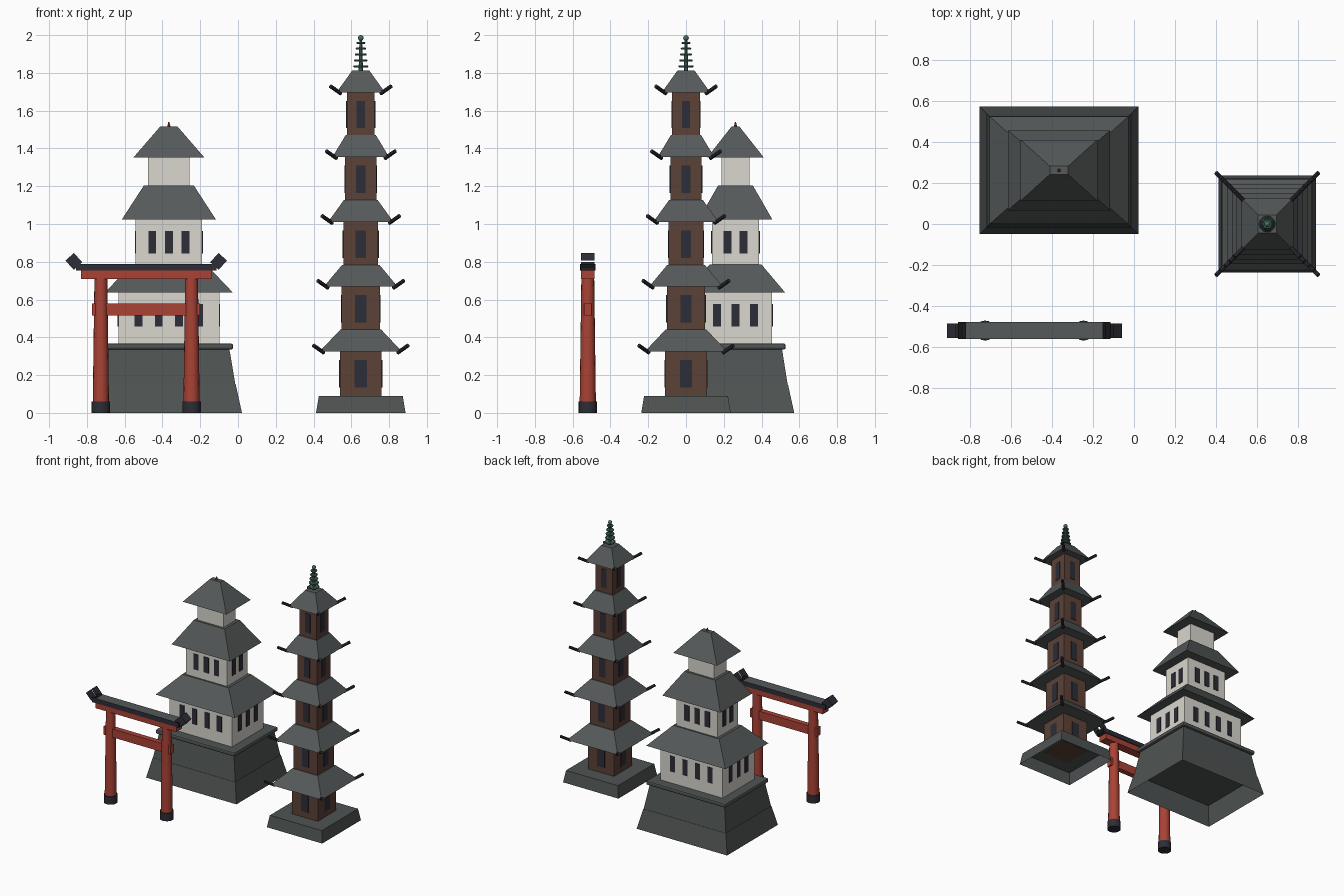
import bpy, bmesh, math
from mathutils import Vector

cube = bpy.data.objects.get("Cube")
if cube:
    bpy.data.objects.remove(cube, do_unlink=True)


def make_mat(name, r, g, b):
    m = bpy.data.materials.new(name)
    m.use_nodes = True
    m.diffuse_color = (r, g, b, 1)
    node = next(n for n in m.node_tree.nodes if n.type == 'BSDF_PRINCIPLED')
    node.inputs["Base Color"].default_value = (r, g, b, 1)
    node.inputs["Roughness"].default_value = 0.8
    return m


STONE = make_mat("stone_grey", .078, .088, .086)
TILE = make_mat("roof_grey", .09, .10, .10)
PLASTER = make_mat("plaster_white", .70, .68, .62)
RED = make_mat("painted_red", .40, .055, .036)
WOOD = make_mat("brown_wood", .107, .054, .04)
NAVY = make_mat("dark_navy", .026, .026, .038)
BLACK = make_mat("black", .008, .008, .009)
BRONZE = make_mat("green_bronze", .07, .16, .125)


def finish(name, bm, *mats):
    me = bpy.data.meshes.new(name)
    bm.to_mesh(me)
    bm.free()
    for m in mats:
        me.materials.append(m)
    ob = bpy.data.objects.new(name, me)
    bpy.context.collection.objects.link(ob)
    return ob


def frustum(name, mid, z0, z1, low, high, mat, bottom=True, bevel=0):
    """Four-sided tapered block given by half sizes at both ends."""
    bm = bmesh.new()
    bmesh.ops.create_cube(bm, size=2)
    for v in bm.verts:
        half, z = (high, z1) if v.co.z > 0 else (low, z0)
        v.co = (mid[0] + v.co.x * half[0], mid[1] + v.co.y * half[1], z)
    if not bottom:
        bmesh.ops.delete(bm, geom=[f for f in bm.faces if f.normal.z < -.9], context='FACES')
    ob = finish(name, bm, mat)
    if bevel:
        mod = ob.modifiers.new("Bevel", 'BEVEL')
        mod.width, mod.segments = bevel, 2
    return ob


def box(name, mid, z0, z1, half, mat, bevel=0):
    return frustum(name, mid, z0, z1, half, half, mat, bevel=bevel)


def rod(name, a, b, r0, r1, mat, sides=16):
    a, b = Vector(a), Vector(b)
    bpy.ops.mesh.primitive_cone_add(vertices=sides, radius1=r0, radius2=r1,
                                    depth=(b - a).length, location=(a + b) / 2)
    ob = bpy.context.object
    ob.name = name
    ob.rotation_euler = (b - a).to_track_quat('Z', 'Y').to_euler()
    ob.data.materials.append(mat)
    bpy.ops.object.shade_smooth_by_angle(angle=math.radians(40))
    return ob


def windows(name, mid, half, counts, z0, z1, width):
    """Thin plates, evenly spread on all four walls."""
    t = .004
    for axis in (0, 1):
        n = counts[axis]
        for side in (-1, 1):
            for i in range(n):
                off = half[axis] * (2 * (i + 1) / (n + 1) - 1)
                pos, size = list(mid), [width / 2, width / 2]
                pos[axis] += off
                pos[1 - axis] += side * half[1 - axis]
                size[1 - axis] = t
                box(name, pos, z0, z1, size, NAVY)


# Castle: stone base
C = (-.366, .262)
frustum("castle_lower_base", C, 0, .15, (.387, .311), (.354, .278), STONE, bottom=False)
frustum("castle_upper_base", C, .15, .34, (.352, .276), (.32, .246), STONE, bottom=False)
box("castle_base_cap", C, .335, .367, (.34, .266), STONE, bevel=.01)

# Castle: storeys and hipped roofs
storeys = [
    # wall half, wall bottom, eave z, eave half, ridge z, ridge half, window counts
    ((.267, .194), .36, .637, (.339, .263), .785, (.198, .138), (4, 3)),
    ((.176, .125), .78, 1.024, (.249, .195), 1.204, (.132, .092), (3, 2)),
    ((.11, .075), 1.2, 1.353, (.187, .149), 1.517, (.045, .02), None),
]
for wall, z0, eave_z, eave, top_z, top, counts in storeys:
    box("castle_wall", C, z0, eave_z + .005, wall, PLASTER)
    frustum("castle_roof", C, eave_z, top_z, eave, top, TILE)
    if counts:
        mid_z = eave_z - .12
        windows("castle_window", C, wall, counts, mid_z - .06, mid_z + .06, .042)
rod("castle_finial", (*C, 1.51), (*C, 1.54), .01, .003, RED, 8)

# Pagoda: base and five tiers
P = (.65, 0)
frustum("pagoda_base", P, 0, .09, (.237, .237), (.222, .222), STONE, bottom=False)
for i in range(5):
    w = .111 - .0093 * i
    e = .218 - .0225 * i
    z = .325 + .343 * i
    floor = .085 if i == 0 else z - .235
    top = .045 if i == 4 else w - .003
    box("pagoda_wall", P, floor, z + .005, (w, w), WOOD)
    frustum("pagoda_roof", P, z, z + .116, (e, e), (top, top), TILE)
    windows("pagoda_window", P, (w, w), (1, 1), z - .19, z - .045, .064 - .005 * i)
    # Upturned corner tips
    for sx in (-1, 1):
        for sy in (-1, 1):
            a, b = e - .022, e + .032
            rod("pagoda_roof_tip", (P[0] + sx * a, sy * a, z - .006),
                (P[0] + sx * b, sy * b, z + .032), .011, .011, NAVY, 8)

# Pagoda: spire with rings and ball
rod("spire_shaft", (*P, 1.8), (*P, 1.98), .012, .007, BRONZE, 8)
for i in range(5):
    bpy.ops.mesh.primitive_torus_add(major_segments=12, minor_segments=6,
                                     major_radius=.034 - .004 * i, minor_radius=.006,
                                     location=(*P, 1.835 + .031 * i))
    ring = bpy.context.object
    ring.name = "spire_ring"
    ring.data.materials.append(BRONZE)
    rod("spire_ring_hub", (*P, 1.832 + .031 * i), (*P, 1.838 + .031 * i),
        .032 - .004 * i, .032 - .004 * i, BRONZE, 12)
bpy.ops.mesh.primitive_uv_sphere_add(segments=12, ring_count=8, radius=.015, location=(*P, 1.985))
ball = bpy.context.object
ball.name = "spire_ball"
ball.data.materials.append(BRONZE)
bpy.ops.object.shade_smooth_by_angle(angle=math.radians(60))

# Gate: pillars and beams
G = (-.486, -.52)
for s in (-1, 1):
    x = G[0] + s * .24
    rod("gate_pillar_foot", (x, G[1], 0), (x, G[1], .06), .049, .049, NAVY)
    rod("gate_pillar", (x, G[1], .05), (x, G[1], .72), .043, .034, RED)
box("gate_lower_beam", G, .515, .58, (.286, .021), RED)
box("gate_upper_beam", G, .71, .755, (.346, .035), RED)

# Gate: lintel with tiled top and black ends
bm = bmesh.new()
bmesh.ops.create_cube(bm, size=2)
for v in bm.verts:
    v.co = (G[0] + v.co.x * .372, G[1] + v.co.y * .042, .771 + v.co.z * .018)
for s in (-1, 1):
    bmesh.ops.bisect_plane(bm, geom=bm.verts[:] + bm.edges[:] + bm.faces[:],
                           plane_co=(G[0] + s * .333, 0, 0), plane_no=(1, 0, 0))
bm.normal_update()
for f in bm.faces:
    off = abs(f.calc_center_median().x - G[0])
    if f.normal.z > .9:
        f.material_index = 2 if off > .33 else 1
    elif abs(f.normal.x) > .9:
        f.material_index = 2
finish("gate_lintel", bm, NAVY, TILE, BLACK)

# Gate: tilted lintel ends, open on the inner top and outer bottom
for s in (-1, 1):
    bm = bmesh.new()
    bmesh.ops.create_cube(bm, size=2)
    gone = [f for f in bm.faces if abs(f.normal.x) > .9]
    bmesh.ops.delete(bm, geom=gone, context='FACES_ONLY')
    for v in bm.verts:
        v.co = (v.co.x * .03, v.co.y * .035, v.co.z * .033)
    end = finish("gate_lintel_end", bm, NAVY)
    end.location = (G[0] + s * .383, G[1], .802)
    end.rotation_euler.y = s * math.radians(42)
